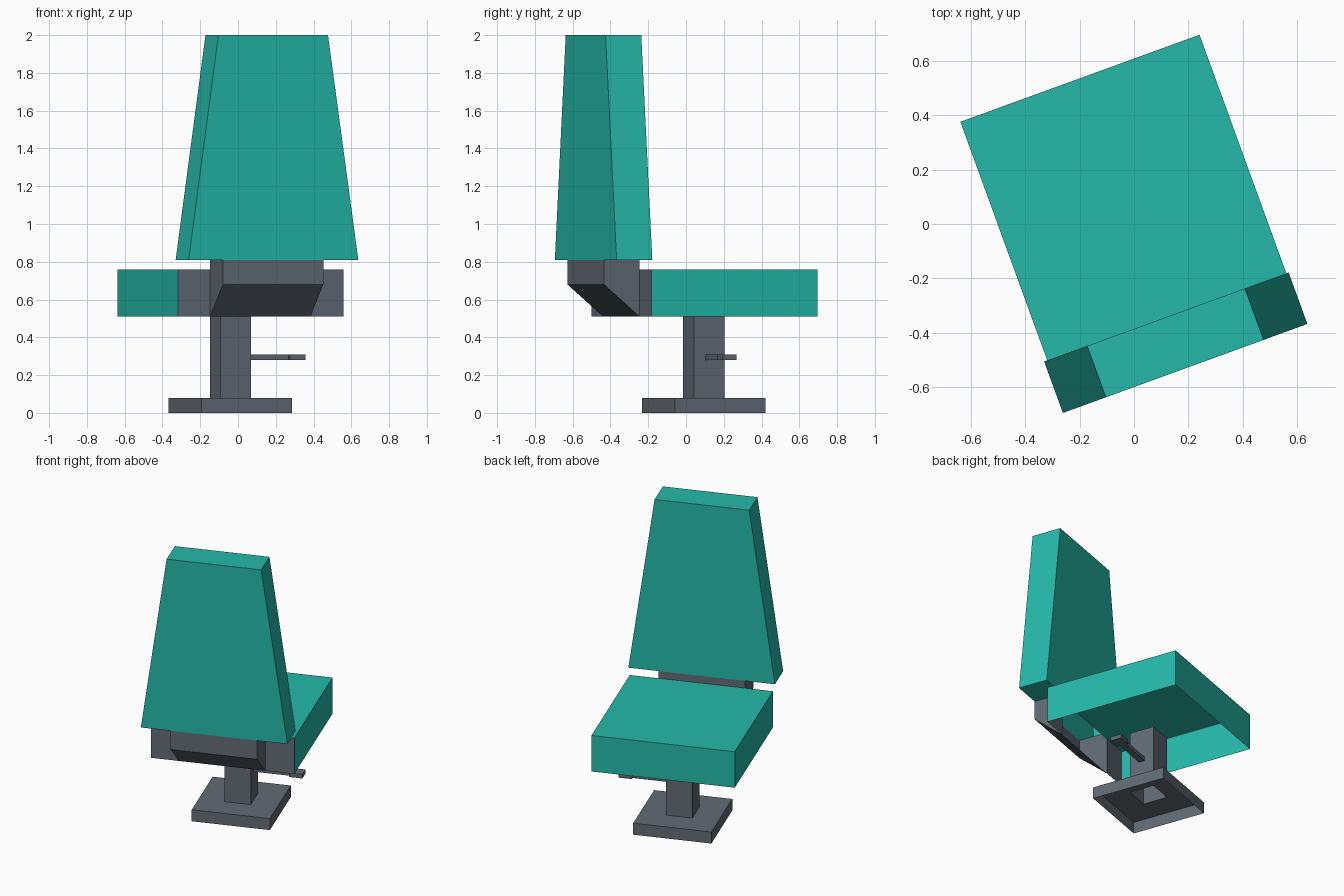
import bpy, bmesh, math
from mathutils import Matrix

if "Cube" in bpy.data.objects:
    bpy.data.objects.remove(bpy.data.objects["Cube"])

ROT = Matrix.Rotation(math.radians(20), 4, 'Z')   # whole chair is turned 20 degrees


def material(name, rgb):
    m = bpy.data.materials.new(name)
    m.diffuse_color = (*rgb, 1)
    m.use_nodes = True
    m.node_tree.nodes["Principled BSDF"].inputs["Base Color"].default_value = m.diffuse_color
    return m


TEAL = material("teal_upholstery", (0.018, 0.49, 0.40))
GREY = material("slate_grey_metal", (0.120, 0.145, 0.175))


def part(name, mat, faces):
    """Mesh object from a list of faces given as point lists (local axes)."""
    bm = bmesh.new()
    for f in faces:
        bm.faces.new([bm.verts.new(p) for p in f])
    bmesh.ops.remove_doubles(bm, verts=bm.verts, dist=0.0005)
    bm.transform(ROT)
    me = bpy.data.meshes.new(name)
    bm.to_mesh(me)
    bm.free()
    me.materials.append(mat)
    ob = bpy.data.objects.new(name, me)
    bpy.context.collection.objects.link(ob)
    return ob


def ring(x0, x1, y0, y1, z):
    return [(x0, y0, z), (x1, y0, z), (x1, y1, z), (x0, y1, z)]


def walls(lo, hi, skip=()):
    """Side faces between two rings: 0 back, 1 right, 2 front, 3 left."""
    return [[lo[i], lo[(i + 1) % 4], hi[(i + 1) % 4], hi[i]]
            for i in range(4) if i not in skip]


def block(x0, x1, y0, y1, z0, z1):
    lo, hi = ring(x0, x1, y0, y1, z0), ring(x0, x1, y0, y1, z1)
    return walls(lo, hi) + [hi, lo[::-1]]


CX, CY = -0.006, 0.102           # column axis
YF, YB = -0.362, -0.563          # front and back of the support and backrest
SX0, SX1 = -0.289, 0.276         # support width
X0, X1, Y1 = -0.471, 0.464, 0.571  # seat extents

# Base: shell open underneath, top pierced by the hollow column
h, c = 0.255, 0.085
lo, hi = [ring(CX - h, CX + h, CY - h, CY + h, z) for z in (0, 0.08)]
foot, head = [ring(CX - c, CX + c, CY - c, CY + c, z) for z in (0.08, 0.51)]
part("base", GREY, walls(lo, hi) + walls(hi, foot))
part("column", GREY, walls(foot, head))

# Height lever: arm and wider grip
part("lever_arm", GREY, block(CX + c, 0.315, 0.082, 0.122, 0.28, 0.308))
part("lever_grip", GREY, block(0.315, 0.403, 0.063, 0.139, 0.28, 0.308))

# Seat: cushion shell open underneath, with grey panels at the back
lo, hi = [ring(X0, X1, YF, Y1, z) for z in (0.51, 0.76)]
part("seat", TEAL, walls(lo, hi, skip=(0,)) + [hi])
part("seat_back_panels", GREY,
     [[(a, YF, 0.51), (b, YF, 0.51), (b, YF, 0.76), (a, YF, 0.76)]
      for a, b in ((X0, SX0), (SX1, X1))])

# Support: hollow bracket with a slanted underside
side = [(YF, 0.51), (YF, 0.81), (YB, 0.81), (YB, 0.68)]
part("back_support", GREY, [
    [(SX1, y, z) for y, z in side],
    [(SX0, y, z) for y, z in side[::-1]],
    [(SX0, YB, 0.68), (SX1, YB, 0.68), (SX1, YB, 0.81), (SX0, YB, 0.81)],
    [(SX0, YF, 0.51), (SX1, YF, 0.51), (SX1, YB, 0.68), (SX0, YB, 0.68)],
    [(SX1, YF, 0.76), (SX0, YF, 0.76), (SX0, YF, 0.81), (SX1, YF, 0.81)],
])

# Backrest: tapering to the top, underside closed beside the support
B0, B1 = -0.483, 0.473
lo, hi = ring(B0, B1, YB, YF, 0.81), ring(-0.315, 0.302, YB, YF, 2.0)
part("backrest", TEAL, walls(lo, hi) + [hi] +
     [ring(a, b, YB, YF, 0.81)[::-1] for a, b in ((B0, SX0), (SX1, B1))])
